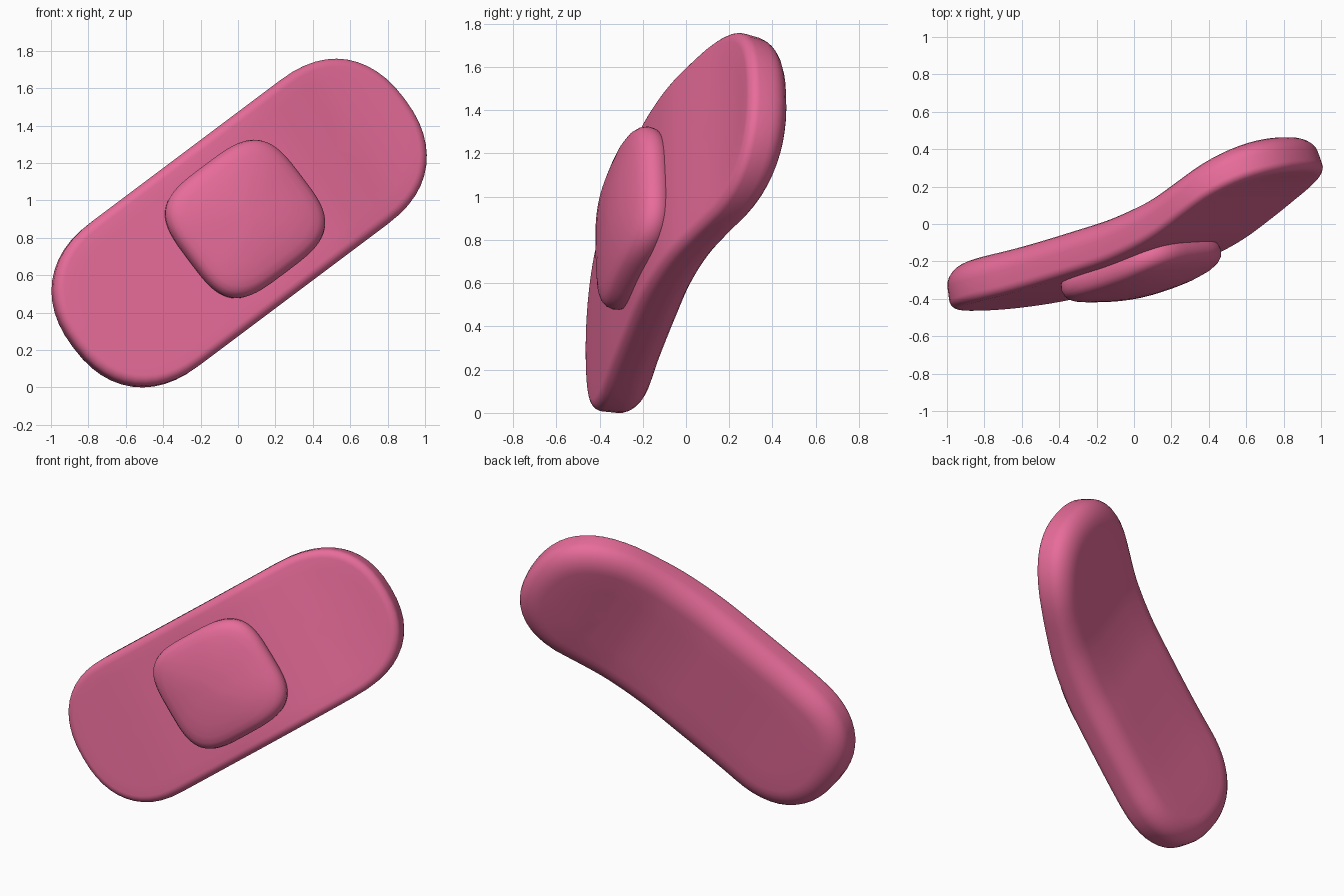
import bpy, bmesh, math

if "Cube" in bpy.data.objects:
    bpy.data.objects.remove(bpy.data.objects["Cube"])

# Centre line of the bent strip: (distance along strip, depth y)
BEND = [(-1.5, -.42), (-1.1, -.353), (-.765, -.294), (-.5, -.242), (-.125, -.152), (.13, -.083),
        (.39, .02), (.6, .14), (.75, .235), (.925, .332), (1.08, .4), (1.5, .56)]
HALF = .122    # half thickness of the strip
R = .48        # half width of the strip
LEFT, RIGHT = -.62, .607     # where the rounded ends begin


def bend(s):
    """Smooth (Hermite) interpolation of the bend."""
    i = max(1, min(len(BEND) - 3, sum(p[0] <= s for p in BEND) - 1))
    (x0, y0), (x1, y1), (x2, y2), (x3, y3) = BEND[i - 1:i + 3]
    d = x2 - x1
    u = (s - x1) / d
    m1, m2 = (y2 - y0) / (x2 - x0) * d, (y3 - y1) / (x3 - x1) * d
    return ((2*u**3 - 3*u*u + 1) * y1 + (u**3 - 2*u*u + u) * m1
            + (3*u*u - 2*u**3) * y2 + (u**3 - u*u) * m2)


def place(s, t, h):
    """Strip coordinates (along, across, thickness) to world; the bend runs slightly askew."""
    e = s - .07 * t
    k = (bend(e + .08) - bend(e - .08)) / .16
    n = math.hypot(1, k)
    h /= n
    y = bend(e) + h / n
    s -= h * k / n
    return (.8 * s - .6 * t, y, .873 + .6 * s + .8 * t)


def superellipse(a, p):
    c, s = math.cos(a), math.sin(a)
    return (math.copysign(abs(c) ** (2 / p), c), math.copysign(abs(s) ** (2 / p), s))


def loft(name, rings, mat):
    """Bridge closed rings of points and cap the two ends."""
    bm = bmesh.new()
    vs = [[bm.verts.new(place(*p)) for p in r] for r in rings]
    n = len(vs[0])
    for a, b in zip(vs, vs[1:]):
        for i in range(n):
            j = (i + 1) % n
            bm.faces.new((a[i], a[j], b[j], b[i]))
    bmesh.ops.remove_doubles(bm, verts=bm.verts, dist=.0005)
    bmesh.ops.holes_fill(bm, edges=bm.edges, sides=0)
    bmesh.ops.recalc_face_normals(bm, faces=bm.faces)
    me = bpy.data.meshes.new(name)
    bm.to_mesh(me)
    bm.free()
    me.shade_smooth()
    me.materials.append(mat)
    ob = bpy.data.objects.new(name, me)
    bpy.context.collection.objects.link(ob)
    return ob


mat = bpy.data.materials.new("pink")
mat.diffuse_color = (.8, .15, .32, 1)
mat.use_nodes = True
mat.node_tree.nodes["Principled BSDF"].inputs["Base Color"].default_value = mat.diffuse_color

# Strip: stadium outline, inset ring by ring to follow the rounded rim
N = 24


def stadium(r, h):
    pts = []
    for side, a, b in ((1, RIGHT, LEFT), (-1, LEFT, RIGHT)):
        for i in range(N + 1):
            x, y = superellipse(-math.pi / 2 + math.pi * i / N, 2.3)
            pts.append((a + side * abs(x) * r, side * y * r, h))
        for i in range(1, N):
            pts.append((a + (b - a) * i / N, side * r, h))
    return pts


def arc(width, height, start, end):
    """Quarter ellipse as (inset, rise)."""
    return [(width * (1 - math.cos(a)), height * math.sin(a))
            for a in (start + (end - start) * i / 7 for i in range(8))]


FRONT, BACK = .05, .12
rim = [(R - i, -HALF + FRONT - d) for i, d in arc(FRONT, FRONT, math.pi / 2, 0)]
rim += [(R - i, HALF - BACK + d) for i, d in arc(.14, BACK, 0, math.pi / 2)]
inner = [0, .1, .2, .28]
profile = [(r, -HALF) for r in inner + [.36]] + rim + [(r, HALF) for r in reversed(inner[:-1])]
loft("adhesive_strip", [stadium(r, h) for r, h in profile], mat)

# Pad: gently domed rounded square following the bend
PAD = [(.001, .147), (.2, .145), (.4, .14), (.6, .131), (.78, .119), (.88, .107), (.94, .092),
       (.98, .07), (1, .04), (.995, .01), (.97, -.02), (.9, -.04), (.5, -.04), (.001, -.04)]
rings = []
for k, h in PAD:
    p = 2.6 + 1.0 * k
    sq = [superellipse(2 * math.pi * i / 64, p) for i in range(64)]
    rings.append([(.001 + .36 * k * x, .36 * k * y, -HALF - h) for x, y in sq])
loft("pad", rings, mat)
